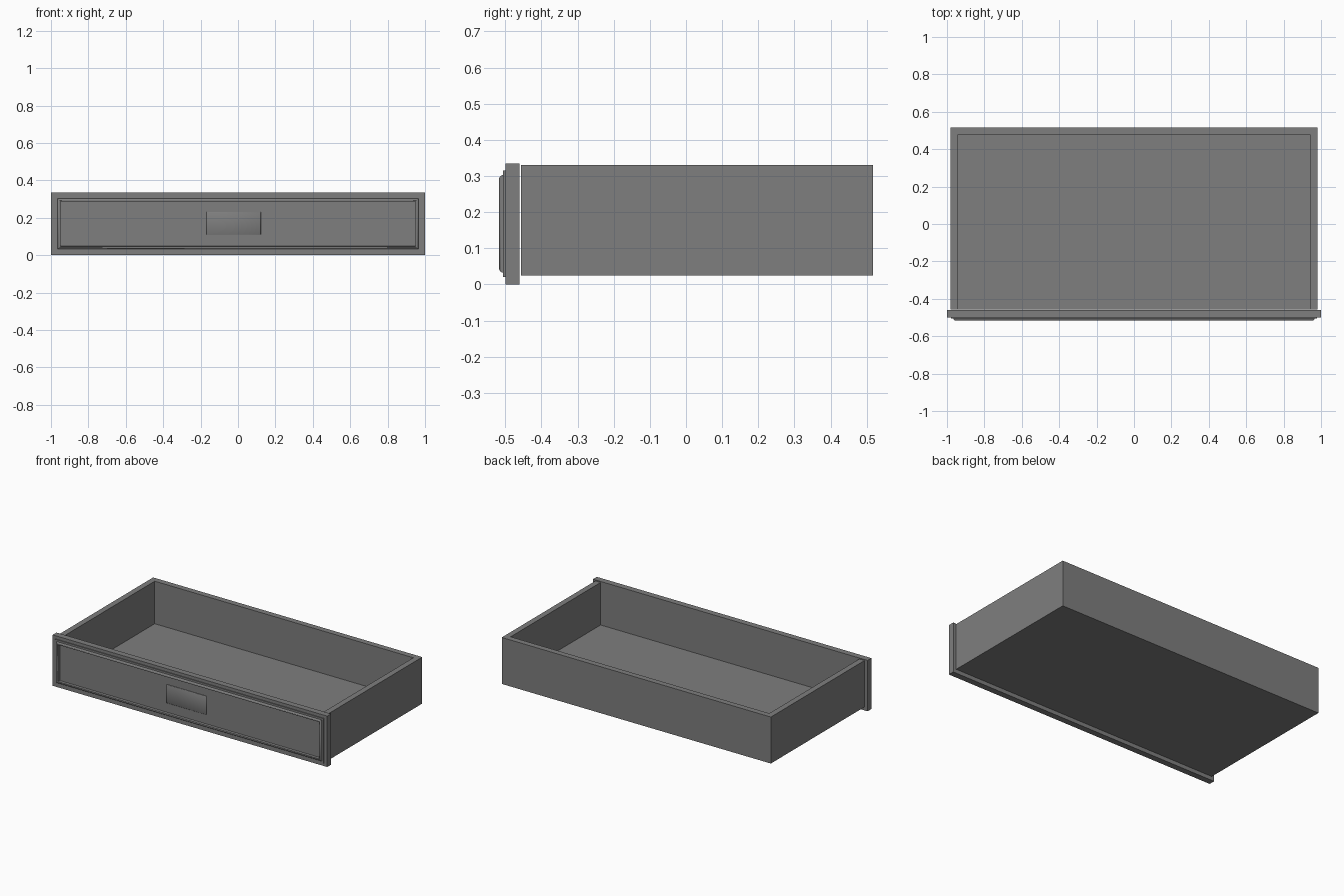
import bpy, bmesh, math

cube = bpy.data.objects.get("Cube")
if cube:
    bpy.data.objects.remove(cube, do_unlink=True)

grey = bpy.data.materials.new("drawer grey")
grey.use_nodes = True
colour = (0.21, 0.21, 0.21, 1)
grey.diffuse_color = colour
grey.node_tree.nodes["Principled BSDF"].inputs["Base Color"].default_value = colour


def finish(name, bm, smooth=None):
    bmesh.ops.recalc_face_normals(bm, faces=bm.faces)
    mesh = bpy.data.meshes.new(name)
    bm.to_mesh(mesh)
    bm.free()
    mesh.materials.append(grey)
    obj = bpy.data.objects.new(name, mesh)
    bpy.context.collection.objects.link(obj)
    if smooth:
        bpy.ops.object.select_all(action='DESELECT')
        obj.select_set(True)
        bpy.context.view_layer.objects.active = obj
        bpy.ops.object.shade_smooth_by_angle(angle=math.radians(smooth))
    return obj


def box(name, x0, x1, y0, y1, z0, z1):
    bm = bmesh.new()
    bmesh.ops.create_cube(bm, size=1)
    for v in bm.verts:
        v.co = (x1 if v.co.x > 0 else x0, y1 if v.co.y > 0 else y0, z1 if v.co.z > 0 else z0)
    return finish(name, bm)


def loft(name, loops, smooth):
    """Skin matching loops of points and cap both ends."""
    bm = bmesh.new()
    rings = [[bm.verts.new(p) for p in loop] for loop in loops]
    for a, b in zip(rings, rings[1:]):
        for i in range(len(a)):
            j = (i + 1) % len(a)
            bm.faces.new((a[i], a[j], b[j], b[i]))
    bm.faces.new(rings[0])
    bm.faces.new(rings[-1])
    return finish(name, bm, smooth)


def rect(half_x, z0, z1, y, centre=0):
    return [(centre - half_x, y, z0), (centre + half_x, y, z0),
            (centre + half_x, y, z1), (centre - half_x, y, z1)]


# Tray: floor, two sides and back
WIDTH, WALL, FRONT, BACK, LOW, TOP = 0.98, 0.038, -0.457, 0.517, 0.024, 0.33
FLOOR = 0.05
box("drawer_floor", -WIDTH, WIDTH, FRONT, BACK, LOW, FLOOR)
box("left_side", WIDTH - WALL, WIDTH, FRONT, BACK - WALL, FLOOR, TOP)
box("right_side", -WIDTH, WALL - WIDTH, FRONT, BACK - WALL, FLOOR, TOP)
box("back_wall", -WIDTH, WIDTH, BACK - WALL, BACK, FLOOR, TOP)

# Front panel with stepped, rounded moulding around a recessed field: (inset, y)
HEIGHT = 0.335
profile = [(0, -0.46), (0, -0.5), (0.022, -0.5), (0.022, -0.506), (0.035, -0.506),
           (0.036, -0.511), (0.04, -0.515), (0.045, -0.517), (0.05, -0.515),
           (0.052, -0.5)]
loft("front_panel", [rect(1 - d, d * 0.93, HEIGHT - d * 0.93, y) for d, y in profile], 35)

# Thin label plate, its edges softly rounded
steps = [(0, -0.499), (0, -0.502), (0.003, -0.504)]
loft("label_plate", [rect(0.145 - d, 0.11 + d, 0.232 - d, y, -0.023) for d, y in steps], 60)
